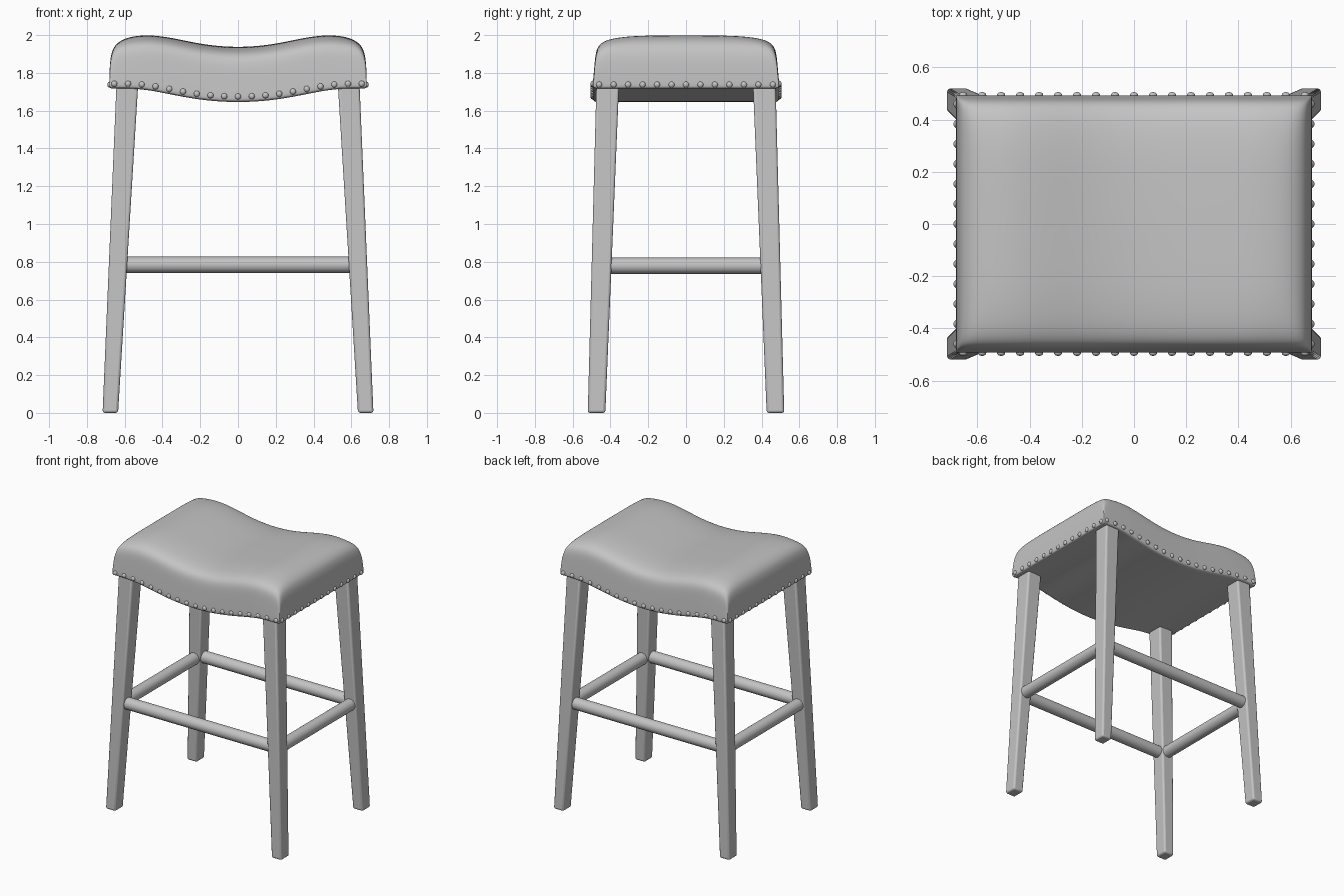
import bpy, bmesh, math
from mathutils import Vector

if "Cube" in bpy.data.objects:
    bpy.data.objects.remove(bpy.data.objects["Cube"])

grey = bpy.data.materials.new("neutral grey")
grey.diffuse_color = (0.55, 0.55, 0.55, 1)
grey.use_nodes = True
grey.node_tree.nodes["Principled BSDF"].inputs["Base Color"].default_value = grey.diffuse_color


def finish(name, bm, angle=40):
    bmesh.ops.recalc_face_normals(bm, faces=bm.faces)
    me = bpy.data.meshes.new(name)
    bm.to_mesh(me)
    bm.free()
    me.materials.append(grey)
    ob = bpy.data.objects.new(name, me)
    bpy.context.collection.objects.link(ob)
    bpy.ops.object.select_all(action='DESELECT')
    ob.select_set(True)
    bpy.context.view_layer.objects.active = ob
    bpy.ops.object.shade_smooth_by_angle(angle=math.radians(angle))
    return ob


def lerp_table(table, v):
    v = abs(v)
    for (a, fa), (b, fb) in zip(table, table[1:]):
        if v <= b:
            return fa + (fb - fa) * (v - a) / (b - a)
    return table[-1][1]


# Saddle profiles: crown height and lower edge along x, edge drops along x and y
CROWN = [(0, 1.937), (.1, 1.942), (.2, 1.955), (.3, 1.977), (.4, 1.996), (.48, 2.003), (.56, 1.997), (.68, 1.985)]
LOWER = [(0, 1.645), (.1, 1.648), (.2, 1.658), (.3, 1.675), (.4, 1.695), (.48, 1.71), (.56, 1.717), (.68, 1.718)]
DROP_X = [(0, 0), (.56, .003), (.61, .015), (.64, .032), (.66, .055), (.672, .09)]
DROP_Y = [(0, 0), (.25, .003), (.35, .012), (.41, .024), (.445, .04), (.465, .06), (.477, .09)]


def mirror_list(half):
    return [-v for v in reversed(half[1:])] + half


# Upholstered saddle seat: crown grid, underside grid and side rows
xs = mirror_list([0, .1, .2, .3, .4, .48, .56, .61, .64, .66, .672])
ys = mirror_list([0, .12, .25, .35, .41, .445, .465, .477])
nx, ny = len(xs), len(ys)
bm = bmesh.new()
top, under = {}, {}
for i, x in enumerate(xs):
    for j, y in enumerate(ys):
        drop = math.hypot(lerp_table(DROP_X, x), lerp_table(DROP_Y, y))
        top[i, j] = bm.verts.new((x, y, lerp_table(CROWN, x) - drop))
        under[i, j] = bm.verts.new((x, y, lerp_table(LOWER, x)))
for grid in (top, under):
    for i in range(nx - 1):
        for j in range(ny - 1):
            bm.faces.new([grid[i, j], grid[i + 1, j], grid[i + 1, j + 1], grid[i, j + 1]])
rim = ([(i, 0) for i in range(nx)] + [(nx - 1, j) for j in range(1, ny)]
       + [(i, ny - 1) for i in range(nx - 2, -1, -1)] + [(0, j) for j in range(ny - 2, 0, -1)])
rows = [[top[k] for k in rim]]
for f, grow_x, grow_y in [(.75, .006, .006), (.4, .009, .012), (.12, .010, .017), (.03, .008, .015)]:
    row = []
    for k in rim:
        a, b = top[k].co, under[k].co
        row.append(bm.verts.new((a.x * (1 + grow_x / .672), a.y * (1 + grow_y / .477), b.z + (a.z - b.z) * f)))
    rows.append(row)
rows.append([under[k] for k in rim])
for r0, r1 in zip(rows, rows[1:]):
    for k in range(len(rim)):
        n = (k + 1) % len(rim)
        bm.faces.new([r0[k], r0[n], r1[n], r1[k]])
seat = finish("seat_cushion", bm, 60)
sub = seat.modifiers.new("soften", 'SUBSURF')
sub.levels = sub.render_levels = 2

# Four splayed, tapered legs
for sx in (-1, 1):
    for sy in (-1, 1):
        bm = bmesh.new()
        loops = []
        for z, x0, x1, y0, y1 in [(0, .635, .717, .427, .52), (1.75, .528, .643, .354, .474)]:
            loops.append([bm.verts.new((sx * x, sy * y, z))
                          for x, y in [(x0, y0), (x1, y0), (x1, y1), (x0, y1)]])
        bm.faces.new(loops[0])
        bm.faces.new(loops[1])
        for k in range(4):
            n = (k + 1) % 4
            bm.faces.new([loops[0][k], loops[0][n], loops[1][n], loops[1][k]])
        leg = finish(("front" if sy < 0 else "back") + ("_left" if sx < 0 else "_right") + "_leg", bm)
        bev = leg.modifiers.new("soft edges", 'BEVEL')
        bev.width, bev.segments = .013, 3


# Round stretchers joining the legs
def stretcher(name, centre, length, axis):
    bm = bmesh.new()
    bmesh.ops.create_cone(bm, cap_ends=True, segments=24, radius1=.043, radius2=.043, depth=length)
    turn = Vector((0, 0, 1)).rotation_difference(Vector(axis))
    for v in bm.verts:
        v.co = turn @ v.co + Vector(centre)
    finish(name, bm)


for s, fb, lr in ((-1, "front", "left"), (1, "back", "right")):
    stretcher(fb + "_stretcher", (0, s * .447, .784), 1.22, (1, 0, 0))
    stretcher(lr + "_stretcher", (s * .635, 0, .779), .83, (0, 1, 0))


# Rows of domed nail heads following the lower edge
def nail_row(name, points, normal):
    bm = bmesh.new()
    for p in points:
        made = bmesh.ops.create_uvsphere(bm, u_segments=12, v_segments=8, radius=.016)
        for v in made["verts"]:
            v.co -= Vector(normal) * (v.co.dot(Vector(normal)) * .25)
            v.co += Vector(p)
    finish(name, bm)


for s, fb, lr in ((-1, "front", "left"), (1, "back", "right")):
    long_x = [-.655 + 1.31 * k / 18 for k in range(19)]
    nail_row(fb + "_nails", [(x, s * .494, lerp_table(LOWER, x) + .022 + .008 * (1 - abs(x))) for x in long_x],
             (0, s, 0))
    short_y = [-.46 + .92 * k / 12 for k in range(13)]
    nail_row(lr + "_nails", [(s * .68, y, 1.738) for y in short_y], (s, 0, 0))
